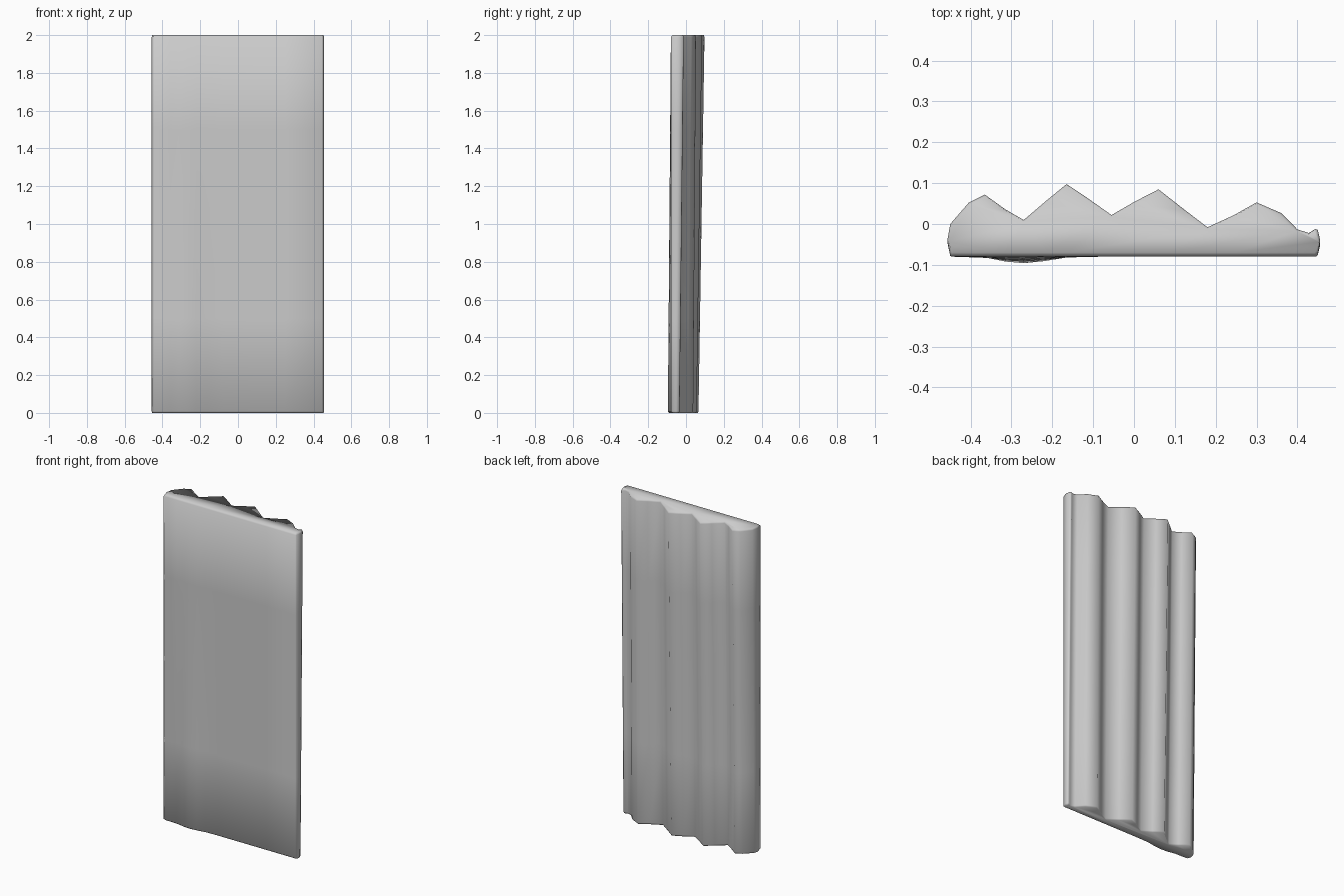
import bpy, bmesh

# Scalloped back edge: (x, y at top, y at bottom)
BACK = [(0.45, -0.014, -0.036), (0.444, -0.012, -0.034), (0.428, -0.022, -0.042),
        (0.40, -0.013, -0.034), (0.36, 0.027, 0.010), (0.30, 0.053, 0.038),
        (0.245, 0.022, 0.003), (0.18, -0.008, -0.030), (0.12, 0.038, 0.012),
        (0.06, 0.085, 0.056), (0.0, 0.054, 0.028), (-0.055, 0.022, -0.004),
        (-0.11, 0.061, 0.030), (-0.165, 0.098, 0.066), (-0.215, 0.057, 0.026),
        (-0.27, 0.010, -0.018), (-0.315, 0.036, 0.010), (-0.365, 0.072, 0.046),
        (-0.405, 0.052, 0.026), (-0.45, 0.0, -0.020)]
# Left side, nearly flat front with a shallow swelling at the foot, right side
FRONT = [(-0.457, -0.04, -0.045), (-0.45, -0.078, -0.078), (-0.445, -0.08, -0.08),
         (-0.36, -0.08, -0.083), (-0.315, -0.08, -0.092), (-0.27, -0.08, -0.096),
         (-0.22, -0.08, -0.091), (-0.165, -0.08, -0.082), (-0.08, -0.08, -0.08),
         (0.08, -0.08, -0.08), (0.25, -0.08, -0.08), (0.445, -0.08, -0.08),
         (0.45, -0.076, -0.076), (0.456, -0.04, -0.052)]
PROFILE = BACK + FRONT


def ring(bm, z, inset):
    """One horizontal section; inset pulls the rim in at the two ends."""
    t = z / 2.0
    verts = []
    for i, (x, top, bottom) in enumerate(PROFILE):
        y = bottom + (top - bottom) * t
        is_front = len(BACK) < i < len(PROFILE) - 1
        y += inset if is_front else -inset * 0.4
        verts.append(bm.verts.new((x * (1 - inset * 0.7), y, z)))
    return verts


# Fluted slab, lofted between sections
bm = bmesh.new()
rings = [ring(bm, z, inset) for z, inset in
         [(0, 0.008), (0.008, 0), (0.5, 0), (1.0, 0), (1.5, 0), (1.99, 0), (2.0, 0.01)]]
n = len(PROFILE)
for a, b in zip(rings, rings[1:]):
    for i in range(n):
        j = (i + 1) % n
        bm.faces.new((a[i], a[j], b[j], b[i]))
bm.faces.new(rings[0][::-1])
bm.faces.new(rings[-1])
bmesh.ops.recalc_face_normals(bm, faces=bm.faces)
mesh = bpy.data.meshes.new("fluted_slab")
bm.to_mesh(mesh)
bm.free()

slab = bpy.data.objects.new("fluted_slab", mesh)
bpy.context.collection.objects.link(slab)
bpy.context.view_layer.objects.active = slab
slab.select_set(True)
bpy.ops.object.shade_smooth_by_angle(angle=1.4)
